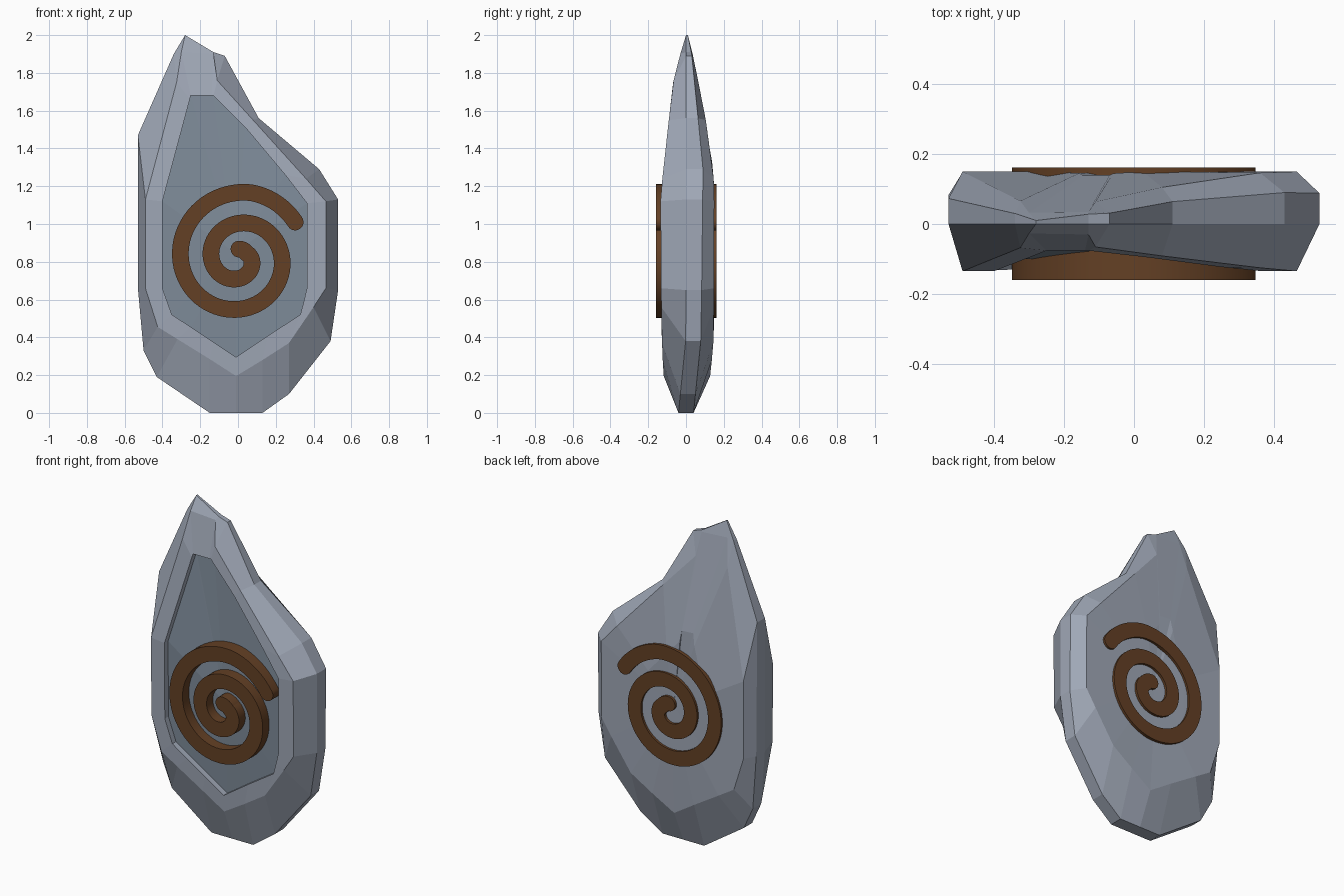
import bpy, bmesh, math
from mathutils import Vector

cube = bpy.data.objects.get("Cube")
if cube:
    bpy.data.objects.remove(cube)


def material(name, colour):
    mat = bpy.data.materials.new(name)
    mat.use_nodes = True
    mat.diffuse_color = (*colour, 1)
    mat.node_tree.nodes["Principled BSDF"].inputs["Base Color"].default_value = (*colour, 1)
    return mat


stone_mat = material("grey stone", (0.35, 0.39, 0.47))
panel_mat = material("dark slate", (0.21, 0.26, 0.32))
spiral_mat = material("brown paint", (0.126, 0.051, 0.018))


def interpolate(table, z):
    for (z0, v0), (z1, v1) in zip(table, table[1:]):
        if z <= z1:
            return v0 + (v1 - v0) * (z - z0) / (z1 - z0)
    return table[-1][1]


def finish(name, bm, *mats):
    bmesh.ops.remove_doubles(bm, verts=bm.verts, dist=0.0005)
    bmesh.ops.recalc_face_normals(bm, faces=bm.faces)
    mesh = bpy.data.meshes.new(name)
    bm.to_mesh(mesh)
    bm.free()
    for mat in mats:
        mesh.materials.append(mat)
    obj = bpy.data.objects.new(name, mesh)
    bpy.context.collection.objects.link(obj)
    return obj


# Stone contours as (x, z), anticlockwise from the bottom
outline = [(-.01, 0), (.13, 0), (.27, .1), (.49, .38), (.53, .65), (.53, 1.13),
           (.43, 1.29), (.11, 1.56), (-.07, 1.89), (-.13, 1.91), (-.28, 2),
           (-.34, 1.9), (-.53, 1.47), (-.53, .66), (-.5, .33), (-.43, .19), (-.15, 0)]
rim = [(-.01, .195), (.13, .28), (.27, .37), (.4, .56), (.465, .66), (.465, 1.12),
       (.36, 1.24), (.08, 1.55), (-.11, 1.76), (-.13, 1.9), (-.3, 1.91),
       (-.325, 1.75), (-.49, 1.13), (-.49, .66), (-.425, .455), (-.32, .39), (-.15, .285)]
inner = [(-.01, .295), (.16, .41), (.33, .52), (.348, .59), (.365, .66), (.365, 1.11),
         (.25, 1.26), (.04, 1.51), (-.13, 1.68), (-.14, 1.68), (-.25, 1.68),
         (-.255, 1.66), (-.4, 1.12), (-.4, .66), (-.35, .52), (-.25, .455), (-.13, .375)]

# Thickness at each height
front = [(0, -.04), (.2, -.12), (.45, -.13), (1.15, -.135), (1.56, -.09), (1.75, -.068), (1.9, -.03), (2, 0)]
back = [(0, .04), (.2, .13), (.4, .147), (1.2, .15), (1.42, .13), (1.73, .07), (1.9, .035), (2, .01)]
edge_front = [(0, -.04), (.4, 0), (2, 0)]
edge_back = [(0, .04), (.4, .08), (1.3, .09), (1.9, .03), (2, .01)]

MIDDLE = (-.02, .85)
back_inner = [(MIDDLE[0] + .45 * (x - MIDDLE[0]), MIDDLE[1] + .45 * (z - MIDDLE[1])) for x, z in rim]

# Standing stone: contour rings joined from the panel round to the back
bm = bmesh.new()


def ring(contour, depth, shift=0):
    return [bm.verts.new((x, interpolate(depth, z) + shift, z)) for x, z in contour]


def bridge(a, b):
    for i in range(len(a)):
        j = (i + 1) % len(a)
        bm.faces.new((a[i], a[j], b[j], b[i]))


def fan(a, y, index):
    tip = bm.verts.new((MIDDLE[0], y, MIDDLE[1]))
    for i in range(len(a)):
        bm.faces.new((a[i], a[(i + 1) % len(a)], tip)).material_index = index


rings = [ring(inner, front, .035), ring(inner, front), ring(rim, front), ring(outline, edge_front),
         ring(outline, edge_back), ring(rim, back), ring(back_inner, back)]
for a, b in zip(rings, rings[1:]):
    bridge(a, b)
fan(rings[0], -.1, 1)
fan(rings[-1], .146, 0)
finish("standing_stone", bm, stone_mat, panel_mat)

# Spiral band running right through the stone, standing proud on both sides
HALF = .044
CENTRE = Vector((.005, .817))
STEPS = 150
path = []
for i in range(STEPS + 1):
    turn = math.radians(33 + (810 - 33) * i / STEPS)
    radius = .35 - .163 * (turn / math.tau - .25)
    radius = min(max(radius, .05), .355)
    path.append((CENTRE + radius * Vector((math.cos(turn), math.sin(turn))), HALF))

# Rounded ends
start_dir = (path[0][0] - path[1][0]).normalized()
end_dir = (path[-1][0] - path[-2][0]).normalized()
cap = [(HALF * math.sin(a), max(HALF * math.cos(a), 0)) for a in (math.pi * k / 12 for k in range(1, 7))]
head = [(path[0][0] + start_dir * d, w) for d, w in reversed(cap)]
tail = [(path[-1][0] + end_dir * d, w) for d, w in cap]
path = head + path + tail

bm = bmesh.new()
pairs = []
for i, (point, width) in enumerate(path):
    along = (path[min(i + 1, len(path) - 1)][0] - path[max(i - 1, 0)][0]).normalized()
    side = Vector((-along.y, along.x)) * width
    pairs.append([bm.verts.new((p.x, -.16, p.y)) for p in (point + side, point - side)])
for (a, b), (c, d) in zip(pairs, pairs[1:]):
    bm.faces.new((a, b, d, c))
bmesh.ops.remove_doubles(bm, verts=bm.verts, dist=.0005)
extruded = bmesh.ops.extrude_face_region(bm, geom=bm.faces[:], use_keep_orig=True)
moved = [v for v in extruded["geom"] if isinstance(v, bmesh.types.BMVert)]
bmesh.ops.translate(bm, verts=moved, vec=(0, .322, 0))
spiral = finish("spiral_band", bm, spiral_mat)

bpy.context.view_layer.objects.active = spiral
spiral.select_set(True)
bpy.ops.object.shade_smooth_by_angle(angle=math.radians(35))
